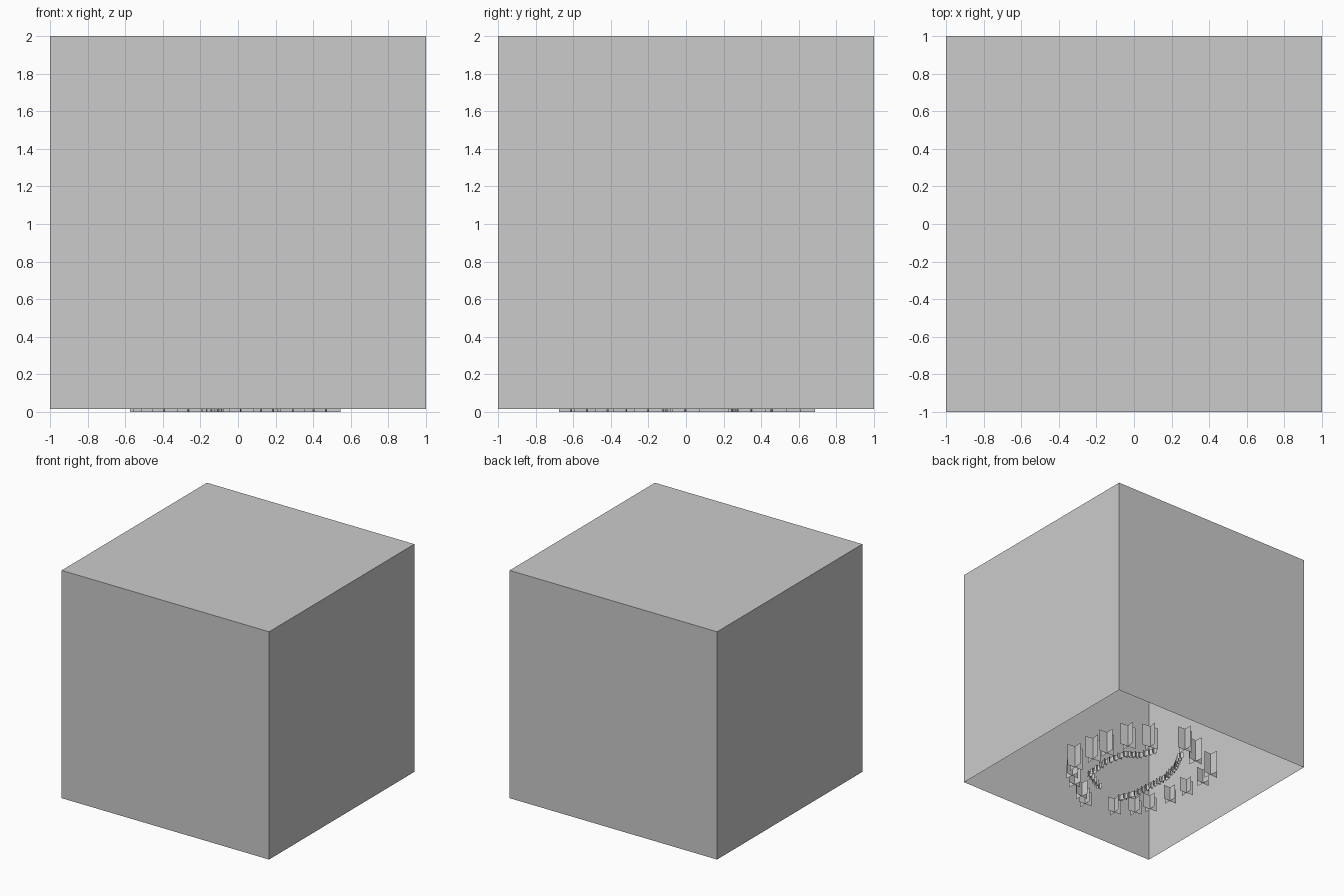
import bpy, bmesh, math, random

if "Cube" in bpy.data.objects:
    bpy.data.objects.remove(bpy.data.objects["Cube"])
random.seed(4)


def make_object(name, bm):
    me = bpy.data.meshes.new(name)
    bm.to_mesh(me)
    bm.free()
    ob = bpy.data.objects.new(name, me)
    bpy.context.collection.objects.link(ob)
    return ob


def add_plate(bm, x, y, z, width, height, angle):
    # one upright rectangular card
    dx, dy = math.cos(angle) * width / 2, math.sin(angle) * width / 2
    bm.faces.new([bm.verts.new(p) for p in (
        (x - dx, y - dy, z), (x + dx, y + dy, z),
        (x + dx, y + dy, z + height), (x - dx, y - dy, z + height))])


def add_cross(bm, x, y, z, width, height, angle):
    # two cards crossing at right angles
    for k in (0, 1):
        add_plate(bm, x, y, z, width, height, angle + k * math.pi / 2)


# sky box, open underneath
bm = bmesh.new()
bmesh.ops.create_cube(bm, size=1)
for v in bm.verts:
    v.co = (v.co.x * 2, v.co.y * 2, 0.015 + (v.co.z + 0.5) * 1.985)
bottom = [f for f in bm.faces if f.normal.z < -0.5]
bmesh.ops.delete(bm, geom=bottom, context='FACES_ONLY')
make_object("sky_box", bm)

# tall plant cards around the outside of the ring
tall = [(0.47, -0.20), (0.445, 0.0), (0.42, 0.15), (0.36, 0.35),
        (0.21, 0.46), (-0.04, 0.61), (-0.23, 0.52), (-0.47, 0.43)]
bm = bmesh.new()
for x, y in tall:
    add_cross(bm, x, y, 0.0, 0.15, 0.2, random.uniform(-0.15, 0.15))
make_object("tall_plants", bm)

# medium plant cards completing the ring
medium = [(-0.51, 0.28), (-0.51, 0.07), (-0.49, -0.12), (-0.45, -0.33),
          (-0.39, -0.45), (-0.26, -0.56), (0.017, -0.61), (0.12, -0.53),
          (0.29, -0.42), (0.40, -0.32)]
bm = bmesh.new()
for x, y in medium:
    add_cross(bm, x, y, 0.0, 0.13, 0.13, random.uniform(-0.15, 0.15))
make_object("medium_plants", bm)

# low tufts following two inner arcs
arcs = [[(0.09, -0.34), (0.28, -0.24), (0.31, 0.0), (0.27, 0.2),
         (0.16, 0.27), (0.10, 0.44)],
        [(-0.10, 0.48), (-0.19, 0.31), (-0.24, 0.12), (-0.23, -0.06),
         (-0.22, -0.25), (-0.15, -0.42)]]
bm = bmesh.new()
for arc in arcs:
    for (x0, y0), (x1, y1) in zip(arc, arc[1:]):
        for i in range(4):
            t = i / 4
            add_cross(bm, x0 + (x1 - x0) * t, y0 + (y1 - y0) * t, 0.0,
                      0.05, 0.05, random.uniform(0, 0.6))
make_object("low_tufts", bm)
